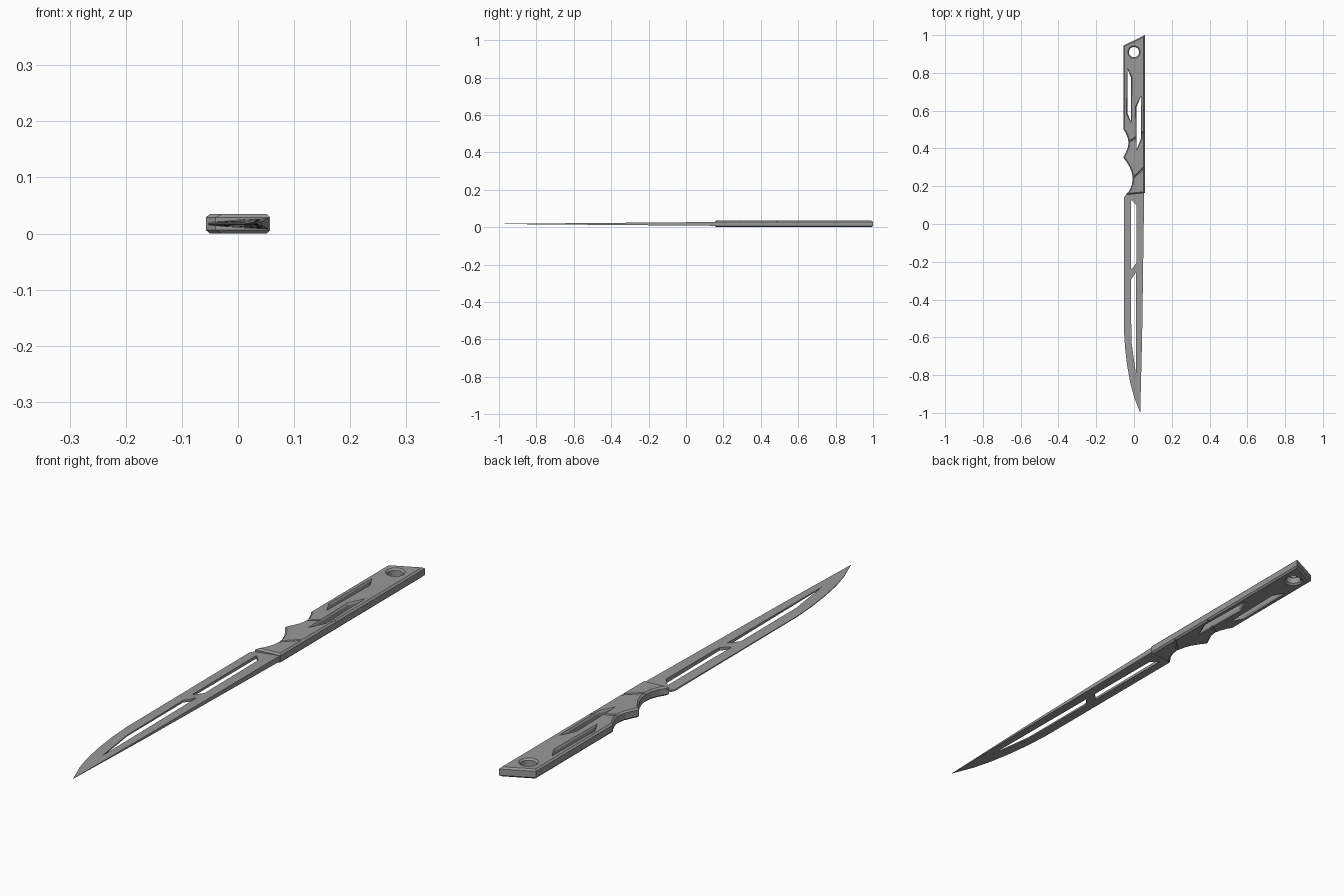
import bpy, bmesh, math
from mathutils import Vector, Matrix

if "Cube" in bpy.data.objects:
    bpy.data.objects.remove(bpy.data.objects["Cube"])

MID = 0.0175   # height of the central plane

steel = bpy.data.materials.new("dark_steel")
steel.diffuse_color = (0.32, 0.32, 0.32, 1)
steel.use_nodes = True
steel.node_tree.nodes["Principled BSDF"].inputs["Base Color"].default_value = steel.diffuse_color


def orient(pts, ccw):
    pts = [Vector(p) for p in pts]
    area = sum(a.x * b.y - b.x * a.y for a, b in zip(pts, pts[1:] + pts[:1]))
    return pts if (area > 0) == ccw else pts[::-1]


def densify(pts, step):
    out = []
    for a, b in zip(pts, pts[1:] + pts[:1]):
        n = max(1, math.ceil((b - a).length / step))
        out += [a.lerp(b, i / n) for i in range(n)]
    return out


def inset(pts, d):
    """Mitred offset to the left of the travel direction."""
    out = []
    for i, p in enumerate(pts):
        a = (p - pts[i - 1]).normalized()
        b = (pts[(i + 1) % len(pts)] - p).normalized()
        na, nb = Vector((-a.y, a.x)), Vector((-b.y, b.x))
        out.append(p + (na + nb) * (d / max(0.35, 1 + na.dot(nb))))
    return out


def plate(name, outline, holes, half, chamfer=None, step=9.0):
    """Flat plate with through holes; half(p) is the half thickness at p."""
    bm = bmesh.new()
    caps = [[], []]
    for k, raw in enumerate([outline] + holes):
        pts = densify(orient(raw, k == 0), step)
        if chamfer:
            dx, dz = chamfer
            small = inset(pts, dx)
            levels = [(small, -1, 0), (pts, -1, dz), (pts, 1, dz), (small, 1, 0)]
        else:
            levels = [(pts, -1, 0), (pts, 1, 0)]
        rings = [[bm.verts.new((p.x, p.y, MID + s * (half(p) - drop)))
                  for p in ring] for ring, s, drop in levels]
        n = len(pts)
        for lo, hi in zip(rings, rings[1:]):
            for i in range(n):
                j = (i + 1) % n
                bm.faces.new((lo[i], lo[j], hi[j], hi[i]))
        for cap, ring in zip(caps, (rings[0], rings[-1])):
            cap += [bm.edges.get((ring[i], ring[(i + 1) % n])) for i in range(n)]
    for s, cap in zip((-1, 1), caps):
        bmesh.ops.triangle_fill(bm, use_beauty=True, edges=cap, normal=(0, 0, s))
    bmesh.ops.recalc_face_normals(bm, faces=bm.faces)
    me = bpy.data.meshes.new(name)
    bm.to_mesh(me)
    bm.free()
    me.materials.append(steel)
    ob = bpy.data.objects.new(name, me)
    bpy.context.collection.objects.link(ob)
    return ob


# Blade: wedge section, thick spine on +x, tapering to the tip
def blade_half(p):
    along = min(1.0, (p.y + 1.0) / 1.15)
    across = 0.2 + 0.8 * min(1, max(0, (p.x + 0.055) / 0.085))
    return 0.0006 + 0.0095 * along * across


blade_outline = [(0.054, 0.17), (0.04, 0.2), (0.005, 0.2), (-0.022, 0.178), (-0.04, 0.16),
                 (-0.053, 0.14), (-0.053, -0.57), (-0.047, -0.66), (-0.036, -0.75),
                 (-0.02, -0.84), (0.0, -0.915), (0.033, -1.0), (0.043, -0.6)]
blade_slots = [[(-0.017, 0.13), (0.012, 0.10), (0.012, -0.21), (-0.017, -0.24)],
               [(-0.016, -0.295), (0.011, -0.255), (0.011, -0.80), (-0.014, -0.62)]]
plate("blade", blade_outline, blade_slots, blade_half, step=0.06)

# Handle: chamfered plate with finger notches, two slots and a lanyard hole
handle_outline = [(0.057, 1.0), (-0.055, 0.945), (-0.055, 0.5), (-0.045, 0.485),
                  (-0.033, 0.455), (-0.029, 0.43), (-0.034, 0.4), (-0.057, 0.352),
                  (-0.04, 0.33), (-0.022, 0.3), (-0.011, 0.27), (-0.007, 0.24),
                  (-0.011, 0.21), (-0.022, 0.182), (-0.04, 0.155), (0.057, 0.165)]
handle_slots = [[(-0.034, 0.82), (-0.016, 0.775), (-0.016, 0.54), (-0.034, 0.585)],
                [(0.036, 0.675), (0.014, 0.62), (0.014, 0.395), (0.036, 0.45)]]
hole = [(0.027 * math.cos(t * math.pi / 12), 0.91 + 0.027 * math.sin(t * math.pi / 12))
        for t in range(24)]
handle = plate("handle", handle_outline, handle_slots + [hole],
               lambda p: MID, chamfer=(0.006, 0.006))

# V grooves across both faces of the handle
bm = bmesh.new()


def bar(a, b, w):
    a, b = Vector(a), Vector(b)
    rot = (b - a).to_track_quat('X', 'Z').to_matrix().to_4x4()
    bmesh.ops.create_cube(bm, size=1, matrix=Matrix.Translation((a + b) / 2) @ rot
                          @ Matrix.Rotation(math.pi / 4, 4, 'X')
                          @ Matrix.Diagonal(((b - a).length, w, w, 1)))


for y0, y1 in [(0.402, 0.502), (0.17, 0.325)]:
    for z in (0, 2 * MID):
        bar((-0.08, y0, z), (0.08, y1, z), 0.006)
me = bpy.data.meshes.new("groove_cutter")
bm.to_mesh(me)
bm.free()
me.materials.append(steel)
cutter = bpy.data.objects.new("groove_cutter", me)
bpy.context.collection.objects.link(cutter)
cutter.hide_render = True
cutter.hide_set(True)
mod = handle.modifiers.new("grooves", 'BOOLEAN')
mod.operation = 'DIFFERENCE'
mod.object = cutter
mod.solver = 'EXACT'
